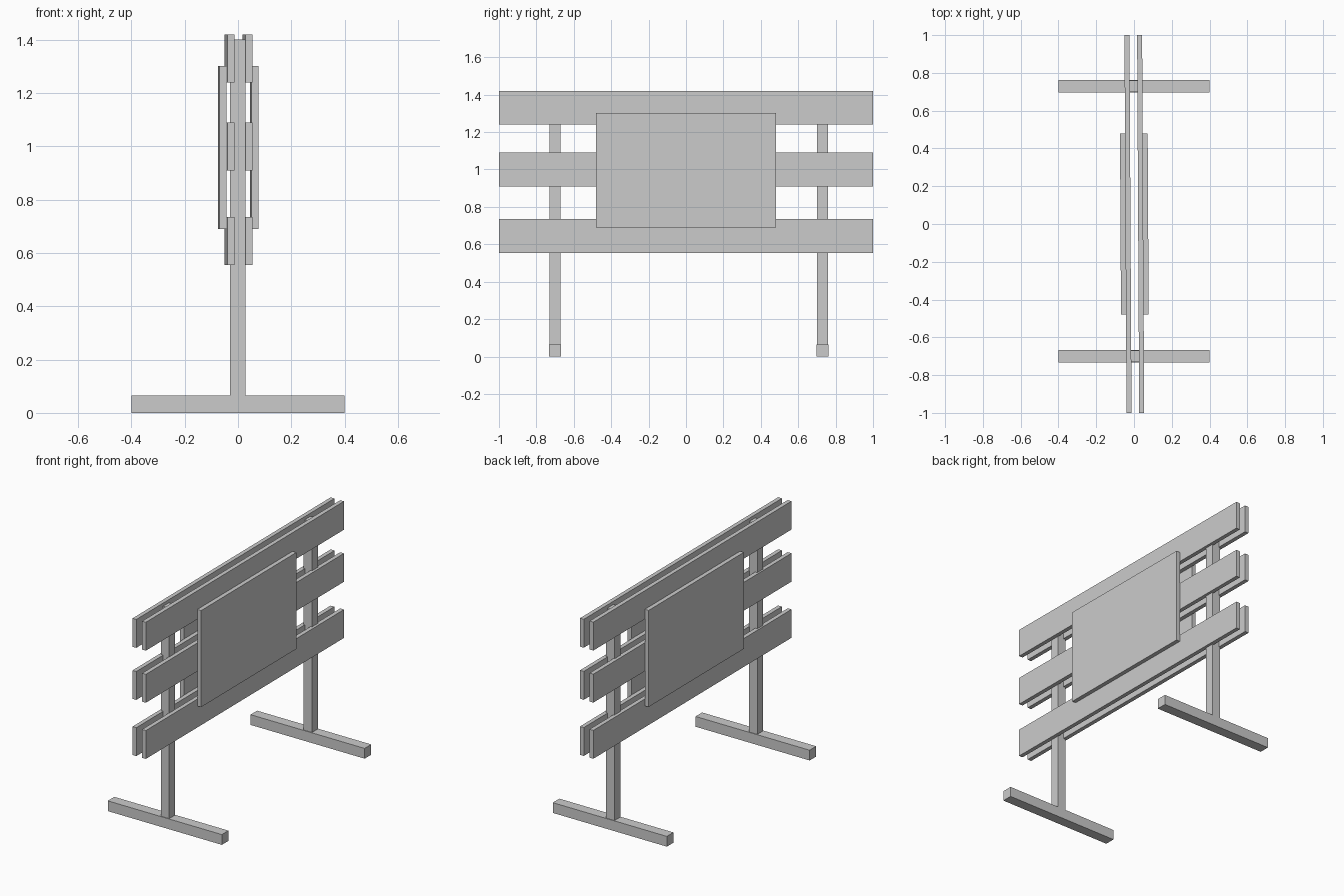
import bpy, bmesh
from mathutils import Matrix

if "Cube" in bpy.data.objects:
    bpy.data.objects.remove(bpy.data.objects["Cube"])

TILT = 0.0055   # boards sit very slightly skewed about z


def box(name, lo, hi, skew=0.0):
    """Axis-aligned box from corner to corner, optionally turned about its own z axis."""
    size = [b - a for a, b in zip(lo, hi)]
    centre = [(a + b) / 2 for a, b in zip(lo, hi)]
    bm = bmesh.new()
    bmesh.ops.create_cube(bm, size=1, matrix=Matrix.Diagonal((*size, 1)))
    mesh = bpy.data.meshes.new(name)
    bm.to_mesh(mesh)
    bm.free()
    ob = bpy.data.objects.new(name, mesh)
    ob.location = centre
    ob.rotation_euler.z = skew
    bpy.context.collection.objects.link(ob)
    return ob


# Feet and posts
for end, y in (("front", -0.70), ("back", 0.73)):
    box(f"{end}_foot", (-0.4, y - 0.033, 0), (0.4, y + 0.033, 0.065))
    box(f"{end}_post", (-0.03, y - 0.029, 0.06), (0.028, y + 0.029, 1.40))

# Three rails and one sign panel on each side
T = 0.0265
for side, s, inner in (("left", -1, -0.0185), ("right", 1, 0.022)):
    mid, outer = inner + s * T, inner + 2 * s * T
    for level, z in (("lower", 0.644), ("middle", 1.0), ("upper", 1.33)):
        box(f"{side}_{level}_rail", (min(inner, mid), -1, z - 0.09),
            (max(inner, mid), 1, z + 0.09), TILT)
    box(f"{side}_panel", (min(mid, outer), -0.48, 0.69),
        (max(mid, outer), 0.48, 1.302), TILT)
